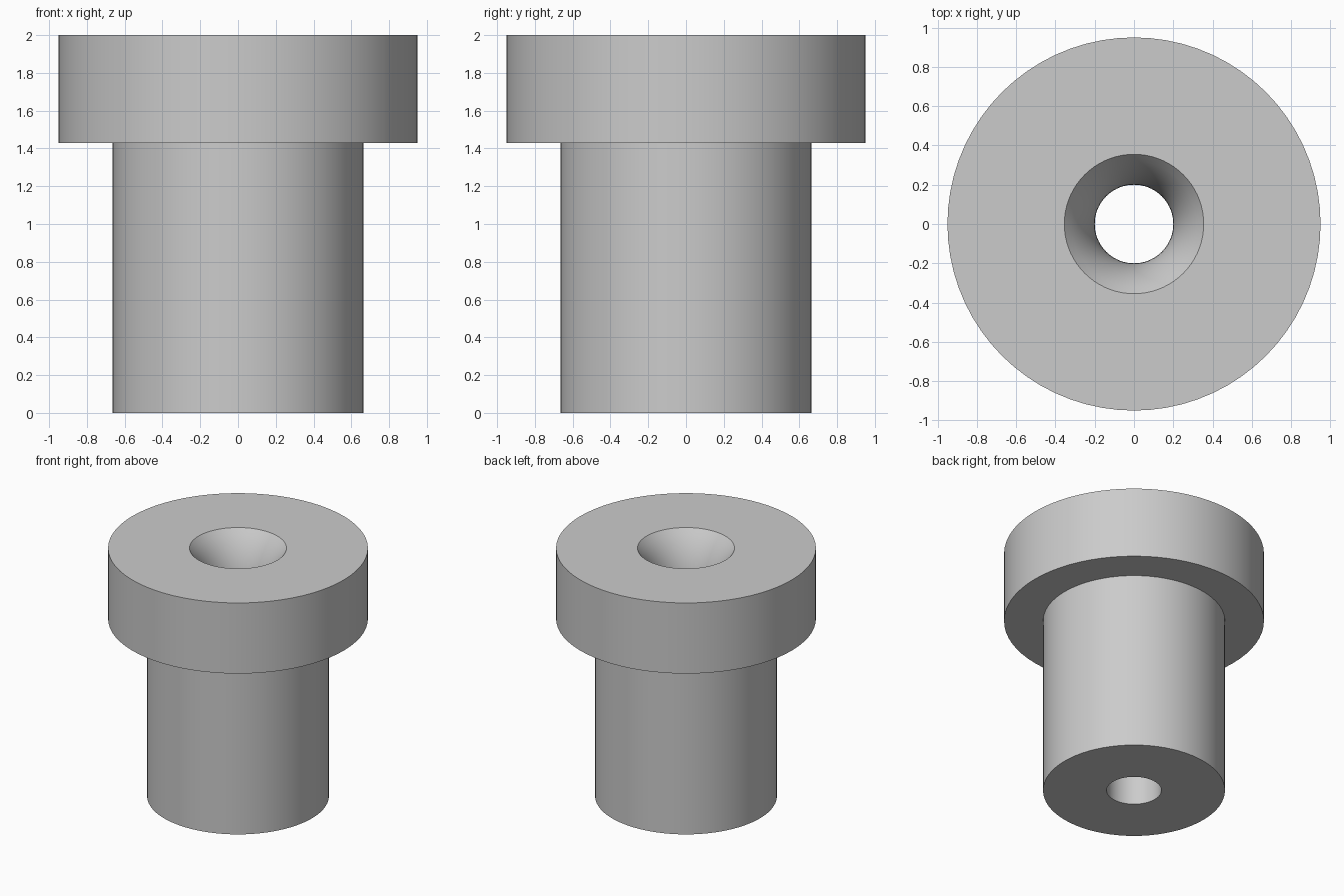
import bpy, bmesh, math

if "Cube" in bpy.data.objects:
    bpy.data.objects.remove(bpy.data.objects["Cube"], do_unlink=True)

SEGMENTS = 72
HEIGHT, HEAD_BASE = 2.0, 1.43
HEAD_R, BODY_R, BORE_R, MOUTH_R = 0.95, 0.665, 0.2, 0.355
MOUTH_DEPTH = 0.4

# Plain grey metal
metal = bpy.data.materials.new("grey metal")
metal.use_nodes = True
grey = (0.6, 0.6, 0.6, 1)
metal.diffuse_color = grey
metal.node_tree.nodes["Principled BSDF"].inputs["Base Color"].default_value = grey

# Half profile: body, collar, then the flared mouth curving into the bore
profile = [(BORE_R, 0), (BODY_R, 0), (BODY_R, HEAD_BASE),
           (HEAD_R, HEAD_BASE), (HEAD_R, HEIGHT)]
flare = MOUTH_R - BORE_R
sweep = 2 * math.atan2(flare, MOUTH_DEPTH)
radius = MOUTH_DEPTH / math.sin(sweep)
steps = 8
for i in range(steps, -1, -1):
    a = sweep * i / steps
    profile.append((BORE_R + radius * (1 - math.cos(a)),
                    HEIGHT - MOUTH_DEPTH + radius * math.sin(a)))

# Revolve the closed profile around z
bm = bmesh.new()
verts = [bm.verts.new((r, 0, z)) for r, z in profile]
edges = [bm.edges.new((v, verts[(i + 1) % len(verts)])) for i, v in enumerate(verts)]
bmesh.ops.spin(bm, geom=verts + edges, cent=(0, 0, 0), axis=(0, 0, 1),
               angle=math.tau, steps=SEGMENTS, use_merge=True)
bmesh.ops.remove_doubles(bm, verts=bm.verts[:], dist=0.0001)
bmesh.ops.recalc_face_normals(bm, faces=bm.faces[:])
mesh = bpy.data.meshes.new("collared_bushing")
bm.to_mesh(mesh)
bm.free()
mesh.materials.append(metal)

bushing = bpy.data.objects.new("collared_bushing", mesh)
bpy.context.collection.objects.link(bushing)
bpy.ops.object.select_all(action="DESELECT")
bushing.select_set(True)
bpy.context.view_layer.objects.active = bushing
bpy.ops.object.shade_smooth_by_angle(angle=math.radians(30))
